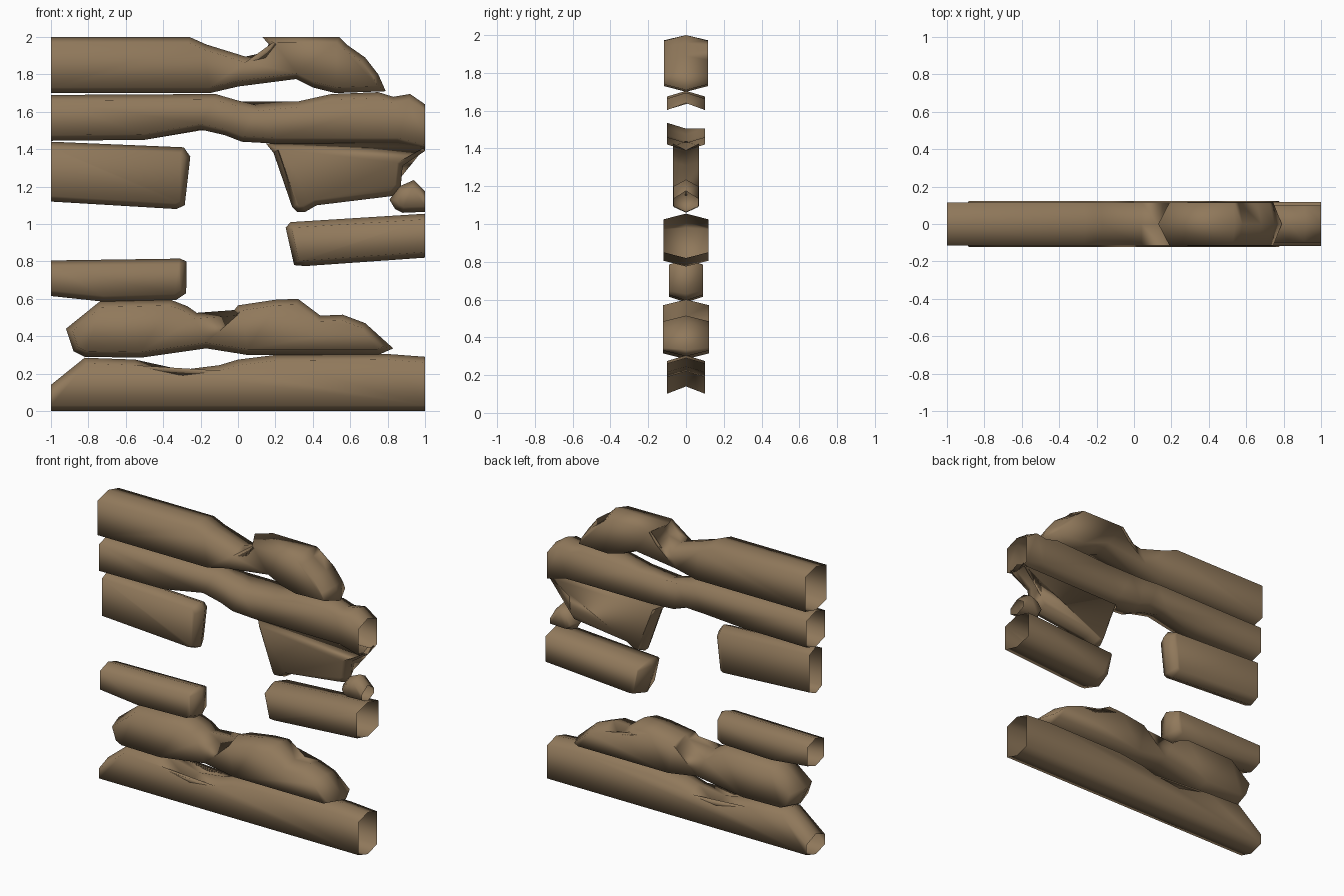
import bpy, bmesh
from mathutils import Vector

if "Cube" in bpy.data.objects:
    bpy.data.objects.remove(bpy.data.objects["Cube"])

wood = bpy.data.materials.new("weathered brown wood")
wood.diffuse_color = (0.28, 0.19, 0.105, 1)
wood.use_nodes = True
wood.node_tree.nodes["Principled BSDF"].inputs["Base Color"].default_value = wood.diffuse_color


def at_end(a, b):
    """True for an outline edge lying on the open cut at x = -1 or x = 1."""
    return abs(a[0] - b[0]) < 1e-6 and abs(abs(a[0]) - 1) < 1e-6


def inset(pts, width):
    """Move every outline edge inward, except on the open cut ends."""
    out = []
    n = len(pts)
    for i in range(n):
        a, p, b = (Vector(pts[j % n][:2]) for j in (i - 1, i, i + 1))
        e1, e2 = (p - a).normalized(), (b - p).normalized()
        n1, n2 = Vector((-e1.y, e1.x)), Vector((-e2.y, e2.x))
        d1 = 0 if at_end(a, p) else width
        d2 = 0 if at_end(p, b) else width
        det = n1.x * n2.y - n1.y * n2.x
        if abs(det) < 0.02:
            move = (n1 * d1 + n2 * d2) / 2
        else:
            move = Vector(((d1 * n2.y - d2 * n1.y) / det,
                           (n1.x * d2 - n2.x * d1) / det))
        if move.length > 2.2 * width:
            move *= 2.2 * width / move.length
        out.append(p + move)
    return out


def plank(name, depth, pts, width=0.03):
    """Hollow board: central outline (x, z, optional back z) with bevelled faces.
    The outline runs counter-clockwise as seen from the front."""
    bm = bmesh.new()
    back_pts = [(p[0], p[-1]) for p in pts]
    mid = [bm.verts.new((p[0], 0, p[1])) for p in pts]
    front = [bm.verts.new((p.x, -depth, p.y)) for p in inset(pts, width)]
    back = [bm.verts.new((p.x, depth, p.y)) for p in inset(back_pts, width)]
    big = [bm.faces.new(front), bm.faces.new(back[::-1])]
    n = len(pts)
    for i in range(n):
        j = (i + 1) % n
        if not at_end(pts[i], pts[j]):
            bm.faces.new((front[i], mid[i], mid[j], front[j]))
            bm.faces.new((mid[i], back[i], back[j], mid[j]))
    bmesh.ops.triangulate(bm, faces=big)
    for f in bm.faces:
        f.smooth = True
    me = bpy.data.meshes.new(name)
    bm.to_mesh(me)
    bm.free()
    me.materials.append(wood)
    ob = bpy.data.objects.new(name, me)
    bpy.context.collection.objects.link(ob)


# lower boards
plank("bottom_board", 0.10, [
    (-1, 0), (1, 0), (1, .29), (.8, .305), (.2, .30), (0, .275), (-.1, .245),
    (-.3, .22), (-.55, .275), (-.82, .285), (-1, .14)])
plank("second_board", 0.122, [
    (-.88, .32), (-.82, .29), (-.52, .285), (-.17, .335), (.05, .30), (.75, .30),
    (.83, .335), (.68, .47), (.56, .515), (.44, .51), (.32, .60), (.2, .595),
    (0, .565), (-.02, .54), (-.22, .525), (-.27, .56), (-.36, .595),
    (-.74, .585), (-.92, .44)])

# short boards beside the opening
plank("left_lower_stub", 0.09, [
    (-1, .615), (-.72, .585), (-.33, .595), (-.277, .63), (-.275, .80),
    (-.31, .815), (-1, .805)])
plank("right_lower_stub", 0.118, [
    (.30, .78), (.36, .775), (1, .82), (1, 1.055), (.28, 1.01), (.255, .98)])
plank("left_upper_stub", 0.068, [
    (-1, 1.12), (-.33, 1.08), (-.285, 1.10), (-.255, 1.36), (-.29, 1.41),
    (-1, 1.44)])
plank("right_upper_stub", 0.068, [
    (.19, 1.38), (.29, 1.09), (.315, 1.065), (.36, 1.065), (.42, 1.10),
    (.83, 1.15), (.87, 1.20), (.88, 1.31), (1, 1.39), (1, 1.44), (.15, 1.43)])
plank("right_splinter", 0.066, [
    (.84, 1.08), (.88, 1.06), (1, 1.065), (1, 1.175), (.94, 1.235),
    (.86, 1.20), (.81, 1.13)])

# boards above the opening; the notches are chipped on the front only
plank("lintel_board", 0.10, [
    (-1, 1.445), (-.5, 1.45), (-.2, 1.505, 1.47), (-.07, 1.475), (.02, 1.44),
    (.2, 1.43), (.85, 1.43), (1, 1.39), (1, 1.64), (.92, 1.695), (.83, 1.68),
    (.75, 1.705), (.5, 1.695), (.32, 1.655, 1.685), (.1, 1.635, 1.685),
    (0, 1.66, 1.685), (-.12, 1.695), (-1, 1.69)])
plank("top_board", 0.116, [
    (-1, 1.70), (-.15, 1.70), (0, 1.735), (.31, 1.775), (.40, 1.73),
    (.52, 1.70), (.79, 1.71), (.75, 1.80), (.68, 1.89), (.58, 1.96), (.54, 2.0),
    (.13, 2.0), (.165, 1.96), (.13, 1.915), (.04, 1.895), (-.17, 1.96),
    (-.26, 2.0), (-1, 2.0)])
